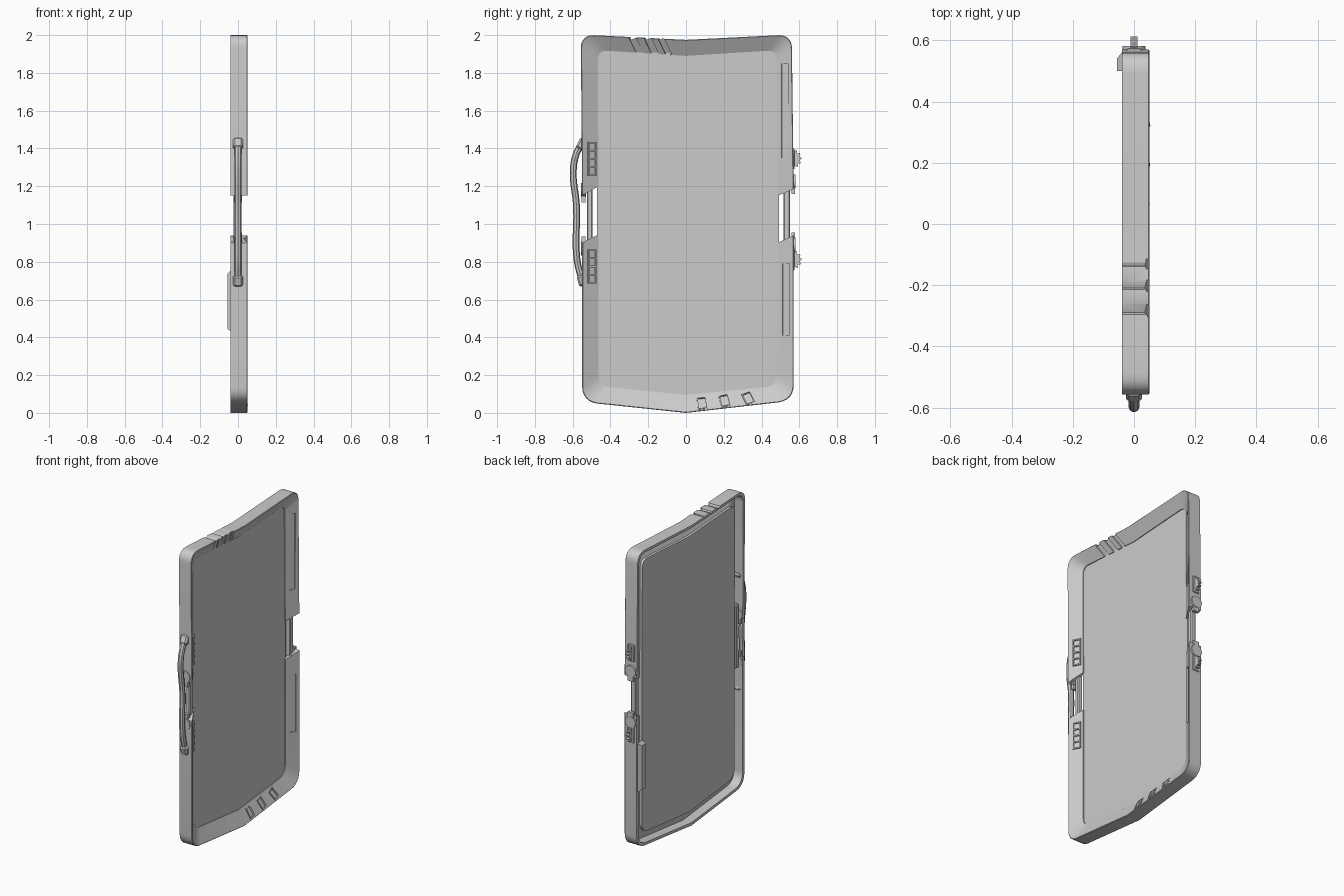
import bpy, bmesh, math
from mathutils import Vector, Euler

if "Cube" in bpy.data.objects:
    bpy.data.objects.remove(bpy.data.objects["Cube"])


def finish(name, bm, angle=35):
    bmesh.ops.recalc_face_normals(bm, faces=bm.faces)
    me = bpy.data.meshes.new(name)
    bm.to_mesh(me)
    bm.free()
    ob = bpy.data.objects.new(name, me)
    bpy.context.collection.objects.link(ob)
    smooth(ob, angle)
    return ob


def smooth(ob, angle=35):
    bpy.ops.object.select_all(action='DESELECT')
    bpy.context.view_layer.objects.active = ob
    ob.select_set(True)
    bpy.ops.object.shade_smooth_by_angle(angle=math.radians(angle))


def add_box(bm, loc, size, rot=(0, 0, 0), off=(0, 0, 0)):
    r = Euler(rot).to_matrix()
    for v in bmesh.ops.create_cube(bm, size=1)['verts']:
        v.co = r @ (Vector([c * s for c, s in zip(v.co, size)]) + Vector(off)) + Vector(loc)


def box(name, loc, size, rot=(0, 0, 0), bevel=0):
    bm = bmesh.new()
    add_box(bm, loc, size, rot)
    if bevel:
        bmesh.ops.bevel(bm, geom=bm.edges[:], offset=bevel, segments=1, affect='EDGES')
    return finish(name, bm)


def plate(name, pts, x0, x1):
    """Extrude a y-z outline from x0 to x1."""
    bm = bmesh.new()
    a = [bm.verts.new((x0, y, z)) for y, z in pts]
    b = [bm.verts.new((x1, y, z)) for y, z in pts]
    bm.faces.new(a)
    bm.faces.new(b[::-1])
    for i in range(len(pts)):
        j = (i + 1) % len(pts)
        bm.faces.new((a[i], a[j], b[j], b[i]))
    return finish(name, bm)


def rounded(pts, r, n=7):
    """Open outline whose corners with r > 0 are rounded."""
    out = []
    for i, p in enumerate(pts):
        p = Vector(p)
        if not r[i]:
            out.append(p)
            continue
        a = p + (Vector(pts[i - 1]) - p).normalized() * r[i]
        b = p + (Vector(pts[i + 1]) - p).normalized() * r[i]
        for k in range(n):
            t = k / (n - 1)
            w = 0.55 * a.lerp(p, t).lerp(p.lerp(b, t), t) + 0.45 * (
                p + (a - p) * (1 - math.sin(t * math.pi / 2)) + (b - p) * (1 - math.cos(t * math.pi / 2)))
            out.append(w)
    return out


# Frame outlines (y, z)
up_out = rounded([(-.55, 1.15), (-.557, 2.003), (0, 1.975), (.56, 2.003), (.57, 1.185)], [0, .07, 0, .07, 0])
up_in = rounded([(-.463, 1.2), (-.467, 1.92), (0, 1.89), (.48, 1.92), (.485, 1.15)], [0, .05, 0, .05, 0])
lo_out = rounded([(.57, .94), (.57, .065), (0, 0), (-.55, .058), (-.55, .9)], [0, .08, 0, .08, 0])
lo_in = rounded([(.485, .9), (.485, .142), (0, .095), (-.463, .142), (-.463, .945)], [0, .06, 0, .06, 0])
PROFILE = [(0, -.04), (0, .047), (.04, .05), (1, .005), (1, -.012), (.2, .022), (.2, -.04)]


def frame_half(name, outer, inner):
    bm = bmesh.new()
    rings = []
    for o, i in zip(outer, inner):
        rings.append([bm.verts.new((x, *o.lerp(i, t))) for t, x in PROFILE])
    n = len(PROFILE)
    for a, b in zip(rings, rings[1:]):
        for k in range(n):
            bm.faces.new((a[k], a[(k + 1) % n], b[(k + 1) % n], b[k]))
    bm.faces.new(rings[0])
    bm.faces.new(rings[-1][::-1])
    return finish(name, bm)


def carve(ob, cutters):
    for loc, size, rot in cutters:
        c = box("cutter", loc, size, rot)
        c.hide_render = True
        m = ob.modifiers.new("cut", 'BOOLEAN')
        m.operation = 'DIFFERENCE'
        m.solver = 'EXACT'
        m.object = c
        bpy.context.view_layer.objects.active = ob
        bpy.ops.object.modifier_apply(modifier=m.name)
        bpy.data.objects.remove(c)
    smooth(ob)


upper = frame_half("upper_frame", up_out, up_in)
lower = frame_half("lower_frame", lo_out, lo_in)
SL = math.atan2(.045, .086)

# Slanted grooves along the top edge, slots in the bottom bezel, side recesses
cuts = []
for y, w in ((-.135, .03), (-.205, .035), (-.285, .035)):
    cuts.append(((0, y, 2.01), (.2, w, .06), (.4, 0, 0)))
    cuts.append(((.031, y + .02, 1.945), (.02, w, .13), (.4, SL, 0)))
cuts.append(((.031, .522, 1.6), (.018, .04, .5), (0, 0, -SL)))
carve(upper, cuts)
carve(lower, [((.032, y, z), (.022, .042, .062), (lean, -SL, 0))
              for y, z, lean in ((.085, .052, .12), (.205, .066, .25), (.33, .079, .42))]
      + [((.031, .528, .6), (.018, .04, .38), (0, 0, -SL))])

# Raised rims around the bottom slots
bm = bmesh.new()
for y, z, lean in ((.085, .052, .12), (.205, .066, .25), (.33, .079, .42)):
    for off, s in (((0, .023, 0), (.008, .006, .072)), ((0, -.023, 0), (.008, .006, .072)),
                   ((0, 0, .033), (.008, .05, .006)), ((0, 0, -.033), (.008, .05, .006))):
        add_box(bm, (.03, y, z), s, (lean, -SL, 0), off)
finish("slot_rims", bm)

# Centre panel
outer, inner = up_out + lo_out, up_in + lo_in
plate("panel", [i.lerp(o, .1) for o, i in zip(outer, inner)], -.024, 0)

# Joining rods in the side gaps
for name, y, w in (("left_rod", -.51, .03), ("right_rod", .533, .034)):
    box(name, (0, y, 1.045), (.036, w, .42), bevel=.006)

# Ladder-shaped vents on the left bezel
for name, z in (("upper_vent", 1.345), ("lower_vent", .775)):
    bm = bmesh.new()
    for dy in (-.022, .022):
        add_box(bm, (.024, -.4975, z), (.014, .008, .18), (0, 0, SL), (0, dy, 0))
    for k in range(5):
        add_box(bm, (.024, -.4975, z), (.014, .05, .008), (0, 0, SL), (0, 0, (k - 2) * .043))
    finish(name, bm)

# Carry handle
cu = bpy.data.curves.new("handle", 'CURVE')
cu.dimensions = '3D'
cu.bevel_depth = .018
cu.bevel_resolution = 2
cu.resolution_u = 5
cu.use_fill_caps = True
sp = cu.splines.new('BEZIER')
path = [(-.55, 1.43), (-.583, 1.365), (-.597, 1.27), (-.58, 1.1), (-.577, .81), (-.55, .7)]
sp.bezier_points.add(len(path) - 1)
for p, (y, z) in zip(sp.bezier_points, path):
    p.co = (0, y, z)
    p.handle_left_type = p.handle_right_type = 'AUTO'
ob = bpy.data.objects.new("handle", cu)
bpy.context.collection.objects.link(ob)
bpy.ops.object.select_all(action='DESELECT')
bpy.context.view_layer.objects.active = ob
ob.select_set(True)
bpy.ops.object.convert(target='MESH')
smooth(bpy.context.view_layer.objects.active, 40)

# Handle end collars
for name, z, tilt in (("upper_collar", 1.425, -.45), ("lower_collar", .7, .3)):
    box(name, (0, -.553, z), (.052, .04, .06), (tilt, 0, 0), bevel=.01)

# Round latches with tabs on both side walls
for name, y, z, d in (("left_upper_latch", -.543, 1.18, 1), ("left_lower_latch", -.543, .87, -1),
                      ("right_upper_latch", .568, 1.225, 1), ("right_lower_latch", .568, .89, -1)):
    bm = bmesh.new()
    ret = bmesh.ops.create_cone(bm, cap_ends=True, segments=20, radius1=.038, radius2=.038, depth=.026)
    bmesh.ops.rotate(bm, verts=ret['verts'], matrix=Euler((math.pi / 2, 0, 0)).to_matrix())
    bmesh.ops.translate(bm, verts=ret['verts'], vec=(0, y, z))
    add_box(bm, (0, y, z - d * .035), (.04, .02, .06))
    finish(name, bm)

# Half-round toothed thumb wheels on the right wall
for name, z in (("upper_wheel", 1.345), ("lower_wheel", .81)):
    pts = []
    for k in range(25):
        a = -math.pi / 2 + math.pi * k / 24
        r = .05 if k % 4 in (0, 1) else .041
        pts.append((.562 + r * math.cos(a), z + r * math.sin(a)))
    plate(name, pts, -.011, .011)
    box(name + "_base", (0, .568, z), (.05, .014, .11), bevel=.004)

# Rear grip strip on the lower right side
bm = bmesh.new()
pts = [(-.036, .43), (-.056, .445), (-.056, .735), (-.036, .755)]
a = [bm.verts.new((x, .5, z)) for x, z in pts]
b = [bm.verts.new((x, .565, z)) for x, z in pts]
for v in b[1:3]:
    v.co.y = .54
bm.faces.new(a)
bm.faces.new(b[::-1])
for i in range(4):
    bm.faces.new((a[i], a[(i + 1) % 4], b[(i + 1) % 4], b[i]))
finish("rear_grip", bm)
